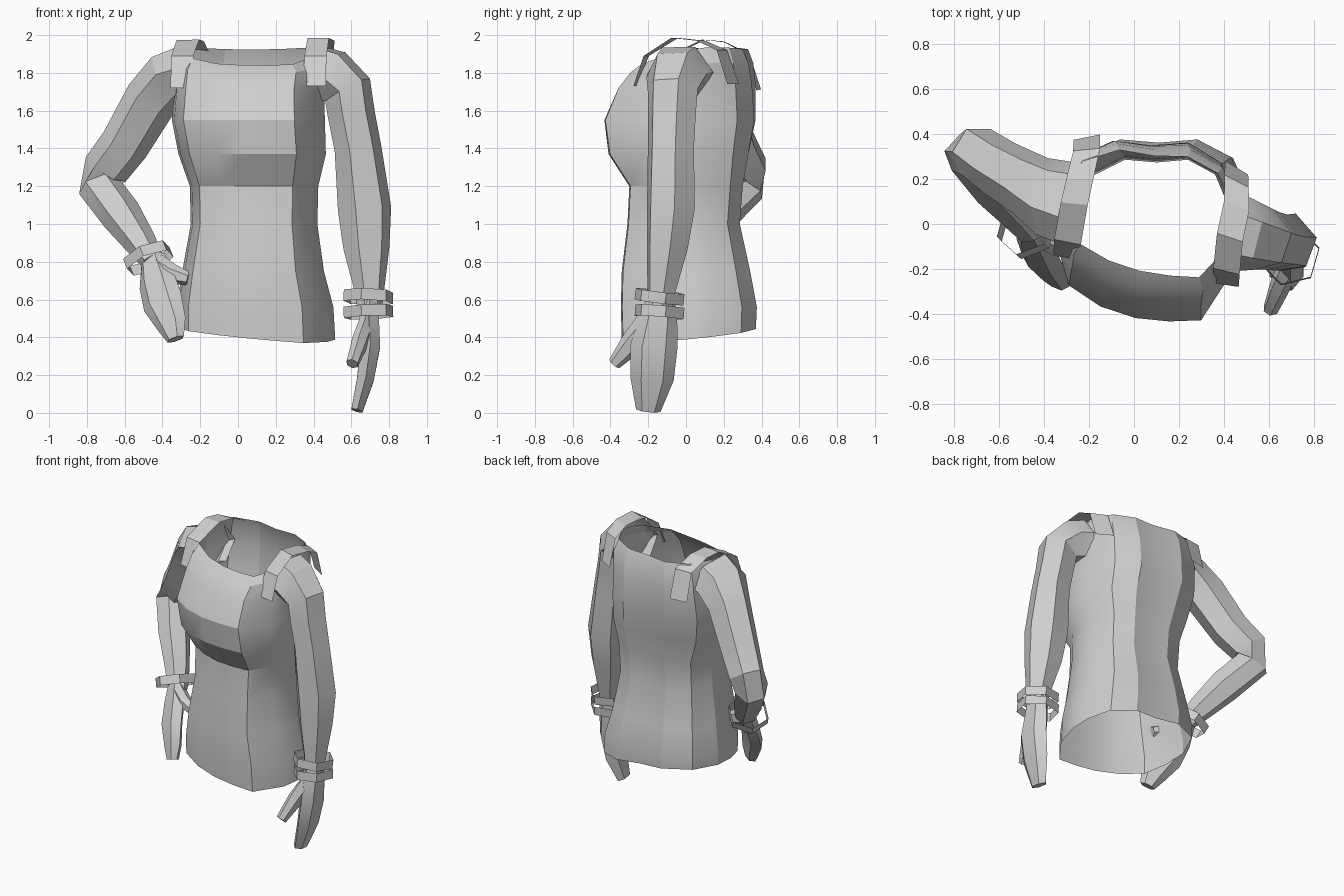
import bpy, bmesh, math
from mathutils import Vector

cube = bpy.data.objects.get("Cube")
if cube:
    bpy.data.objects.remove(cube, do_unlink=True)

grey = bpy.data.materials.new("light_grey")
grey.use_nodes = True
COLOUR = (0.62, 0.62, 0.62, 1)
grey.diffuse_color = COLOUR
grey.node_tree.nodes["Principled BSDF"].inputs["Base Color"].default_value = COLOUR


def loft(name, rings, closed=True, cap_end=False, angle=28):
    """Skin a list of equal-length point rings with quads."""
    bm = bmesh.new()
    rows = [[bm.verts.new(p) for p in ring] for ring in rings]
    n = len(rows[0])
    for a, b in zip(rows, rows[1:]):
        for i in range(n if closed else n - 1):
            j = (i + 1) % n
            bm.faces.new((a[i], a[j], b[j], b[i]))
    if cap_end:
        bm.faces.new(rows[-1])
    bmesh.ops.recalc_face_normals(bm, faces=bm.faces)
    mesh = bpy.data.meshes.new(name)
    bm.to_mesh(mesh)
    bm.free()
    obj = bpy.data.objects.new(name, mesh)
    mesh.materials.append(grey)
    bpy.context.collection.objects.link(obj)
    bpy.ops.object.select_all(action='DESELECT')
    obj.select_set(True)
    bpy.context.view_layer.objects.active = obj
    bpy.ops.object.shade_smooth_by_angle(angle=math.radians(angle))


def limb(name, rows, wide, sides=6, cap_end=True):
    """Tube along (x, y, z, half width, half depth); wide is the width direction."""
    pts = [Vector(r[:3]) for r in rows]
    rings = []
    for i, r in enumerate(rows):
        t = (pts[min(i + 1, len(pts) - 1)] - pts[max(i - 1, 0)]).normalized()
        u = Vector(wide)
        u = (u - t * u.dot(t)).normalized()
        v = t.cross(u)
        ring = []
        for k in range(sides):
            a = 2 * math.pi * k / sides
            ring.append(pts[i] + u * r[3] * math.cos(a) + v * r[4] * math.sin(a))
        rings.append(ring)
    loft(name, rings, cap_end=cap_end)


def band(name, centre, axis, radius, height):
    """Thin open six-sided bangle."""
    c, t = Vector(centre), Vector(axis).normalized()
    ends = [tuple(c + t * s * height / 2) + (radius, radius) for s in (-1, 1)]
    limb(name, ends, (1, 0.25, 0), cap_end=False)


def ribbon(name, path, across, width):
    """Flat strap following a path, its width direction turning from end to end."""
    rings = []
    for i, p in enumerate(path):
        w = Vector(across[0]).lerp(Vector(across[1]), i / (len(path) - 1)).normalized() * width / 2
        rings.append((Vector(p) - w, Vector(p) + w))
    loft(name, rings, closed=False, angle=15)


# Torso: one cross-section outline, refitted at each height
outline = [(-.85, -.62), (-.5, -.85), (-.12, -.97), (.25, -1), (.6, -.98), (.9, -.5), (1, -.05),
           (.98, .35), (.82, .78), (.46, 1), (.05, .96), (-.37, 1), (-.82, .75), (-1, .25), (-.97, -.2)]
levels = [  # front z, back z, centre x, half width, front y, back y, twist, side lift
    (.39, .46, .095, .42, -.34, .37, 0, 0),
    (.56, .56, .09, .415, -.345, .375, 0, 0),
    (.75, .75, .08, .375, -.34, .34, 0, 0),
    (1.0, 1.0, .085, .335, -.31, .285, 0, 0),
    (1.2, 1.2, .085, .34, -.30, .30, 0, 0),
    (1.37, 1.37, .075, .39, -.41, .33, 0, 0),
    (1.55, 1.55, .055, .405, -.43, .365, .02, 0),
    (1.72, 1.74, .06, .395, -.35, .36, .06, 0),
    (1.80, 1.85, .07, .395, -.28, .345, .08, .02),
    (1.84, 1.925, .07, .365, -.22, .315, .1, .04)]
rings = []
for zf, zb, cx, hx, yf, yb, twist, lift in levels:
    ring = []
    for u, v in outline:
        s = (v + 1) / 2
        tilt = -.035 * u if zf < .5 else 0
        ring.append((cx + u * hx, yf + (yb - yf) * s - twist * u * hx,
                     zf + (zb - zf) * s + tilt + lift * u ** 4))
    rings.append(ring)
loft("torso", rings, angle=24)

# Arms
limb("left_arm", [(.41, -.03, 1.80, .18, .16), (.49, -.05, 1.785, .165, .155),
                  (.58, -.07, 1.71, .14, .135), (.60, -.075, 1.58, .135, .125),
                  (.635, -.08, 1.4, .13, .125), (.67, -.08, 1.08, .135, .145),
                  (.68, -.10, .87, .115, .125), (.695, -.13, .65, .08, .08),
                  (.695, -.14, .55, .07, .065)], (.35, .94, 0))
limb("right_arm", [(-.27, .10, 1.80, .20, .15), (-.36, .115, 1.77, .18, .145),
                   (-.46, .17, 1.66, .145, .14), (-.6, .25, 1.42, .13, .13),
                   (-.70, .32, 1.29, .12, .125), (-.735, .315, 1.2, .11, .115),
                   (-.62, .17, 1.05, .105, .11), (-.515, .05, .9, .085, .085),
                   (-.45, -.03, .8, .07, .06)], (.55, .8, 0))

# Hands and thumbs
limb("left_hand", [(.695, -.13, .62, .07, .06), (.695, -.15, .48, .105, .06),
                   (.70, -.17, .35, .125, .06), (.675, -.18, .18, .115, .052),
                   (.63, -.20, .012, .065, .035)], (0, 1, 0))
limb("left_thumb", [(.685, -.18, .47, .09, .045), (.645, -.28, .375, .065, .045),
                    (.605, -.38, .26, .035, .035)], (0, .6, -.6))
limb("right_hand", [(-.45, -.02, .82, .07, .06), (-.43, -.10, .70, .105, .05),
                    (-.40, -.17, .59, .115, .05), (-.35, -.23, .47, .085, .045),
                    (-.33, -.26, .39, .05, .035)], (.75, -.3, .3))
limb("right_thumb", [(-.43, -.06, .78, .065, .045), (-.35, -.10, .735, .055, .045),
                     (-.26, -.13, .71, .035, .035)], (0, 0, 1))

# Bangles
band("left_bangle_upper", (.69, -.14, .615), (.04, .12, 1), .135, .06)
band("left_bangle_lower", (.69, -.14, .535), (-.04, .08, 1), .135, .06)
band("right_bangle", (-.475, -.02, .82), (-.35, .35, .85), .135, .06)

# Shoulder straps
ribbon("left_strap", [(.405, -.27, 1.73), (.41, -.21, 1.89), (.425, -.06, 1.985),
                      (.455, .08, 1.97), (.455, .19, 1.92), (.455, .25, 1.74)],
       ((1, -.15, 0), (1, -.6, 0)), .12)
ribbon("right_strap", [(-.30, -.15, 1.72), (-.295, -.08, 1.89), (-.265, .09, 1.975),
                       (-.24, .2, 1.965), (-.21, .33, 1.90), (-.21, .385, 1.71)],
       ((1, -.3, 0), (1, .2, .05)), .12)
